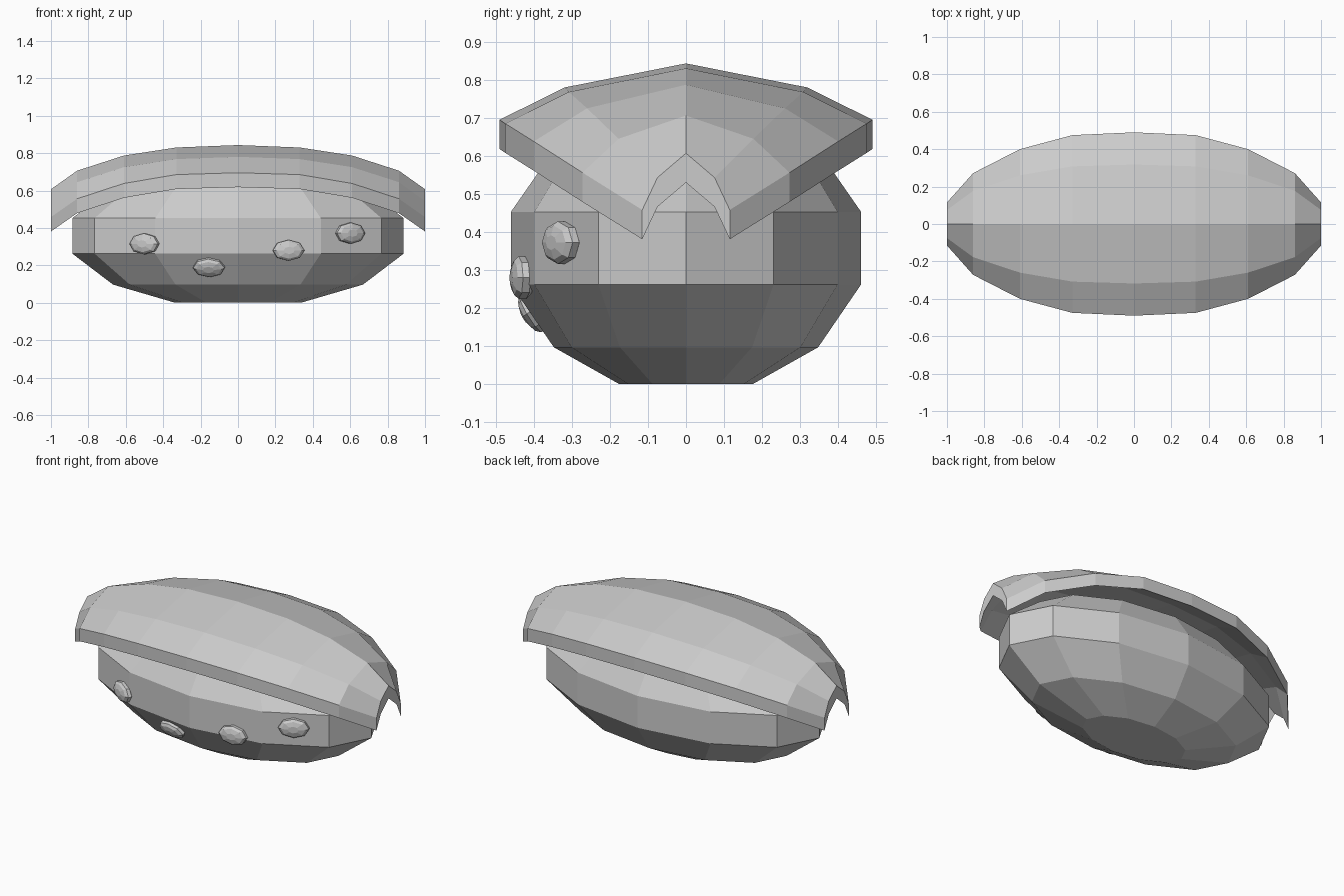
import bpy, bmesh, math
from mathutils import Vector

cube = bpy.data.objects.get("Cube")
if cube:
    bpy.data.objects.remove(cube, do_unlink=True)

grey = bpy.data.materials.new("plain_grey")
grey.use_nodes = True
COLOUR = (0.6, 0.6, 0.6, 1)
grey.diffuse_color = COLOUR
for node in grey.node_tree.nodes:
    if node.type == 'BSDF_PRINCIPLED':
        node.inputs["Base Color"].default_value = COLOUR


def finish(bm, name):
    """Turn a bmesh into a flat-shaded grey object."""
    bmesh.ops.recalc_face_normals(bm, faces=bm.faces)
    mesh = bpy.data.meshes.new(name)
    bm.to_mesh(mesh)
    bm.free()
    mesh.materials.append(grey)
    obj = bpy.data.objects.new(name, mesh)
    bpy.context.collection.objects.link(obj)
    return obj


def lathe(name, profile, rx, ry, sides):
    """Stack elliptical rings of (scale, height) and cap both ends."""
    bm = bmesh.new()
    rings = []
    for s, z in profile:
        angles = [2 * math.pi * i / sides for i in range(sides)]
        rings.append([bm.verts.new((rx * s * math.cos(a), ry * s * math.sin(a), z)) for a in angles])
    for low, high in zip(rings, rings[1:]):
        for i in range(sides):
            j = (i + 1) % sides
            bm.faces.new((low[i], low[j], high[j], high[i]))
    bm.faces.new(rings[0][::-1])
    bm.faces.new(rings[-1])
    return finish(bm, name)


# Lower body: faceted, twelve-sided oval
lathe("lower_body", [(0.38, 0), (0.755, 0.097), (1, 0.262), (1, 0.453), (0.755, 0.615), (0.38, 0.71)],
      0.885, 0.46, 12)

# Folded top shell: x, rim y, rim z, shoulder y, shoulder z, spine z
half = [
    (0.00, 0.490, 0.695, 0.318, 0.780, 0.843),
    (0.33, 0.475, 0.685, 0.308, 0.768, 0.830),
    (0.61, 0.400, 0.638, 0.260, 0.725, 0.787),
    (0.86, 0.272, 0.556, 0.177, 0.645, 0.706),
    (1.00, 0.115, 0.458, 0.075, 0.543, 0.607),
]
stations = [(-s[0], *s[1:]) for s in half[:0:-1]] + half
bm = bmesh.new()
rows = []
for x, ry, rz, sy, sz, top in stations:
    section = [(-ry, rz), (-sy, sz), (0, top), (sy, sz), (ry, rz)]
    rows.append([bm.verts.new((x, y, z)) for y, z in section])
for a, b in zip(rows, rows[1:]):
    for i in range(len(a) - 1):
        bm.faces.new((a[i], b[i], b[i + 1], a[i + 1]))
lower = bmesh.ops.extrude_face_region(bm, geom=bm.faces[:], use_keep_orig=True)
bmesh.ops.translate(bm, vec=(0, 0, -0.077),
                    verts=[v for v in lower["geom"] if isinstance(v, bmesh.types.BMVert)])
finish(bm, "top_shell")

# Small oval studs on the front: x, y, z, outward direction
studs = [
    (-0.50, -0.378, 0.315, (-0.46, -0.89, 0)),
    (-0.155, -0.400, 0.190, (-0.10, -0.85, -0.5)),
    (0.27, -0.430, 0.280, (0.14, -0.99, 0)),
    (0.60, -0.328, 0.372, (0.46, -0.89, 0)),
]
for n, (x, y, z, out) in enumerate(studs, 1):
    stud = lathe("front_stud_%d" % n,
                 [(0.35, -0.03), (0.8, -0.022), (1, -0.01), (1, 0.01), (0.8, 0.022), (0.35, 0.03)],
                 0.085, 0.056, 8)
    stud.location = (x, y, z)
    stud.rotation_euler = Vector(out).to_track_quat('Z', 'Y').to_euler()
